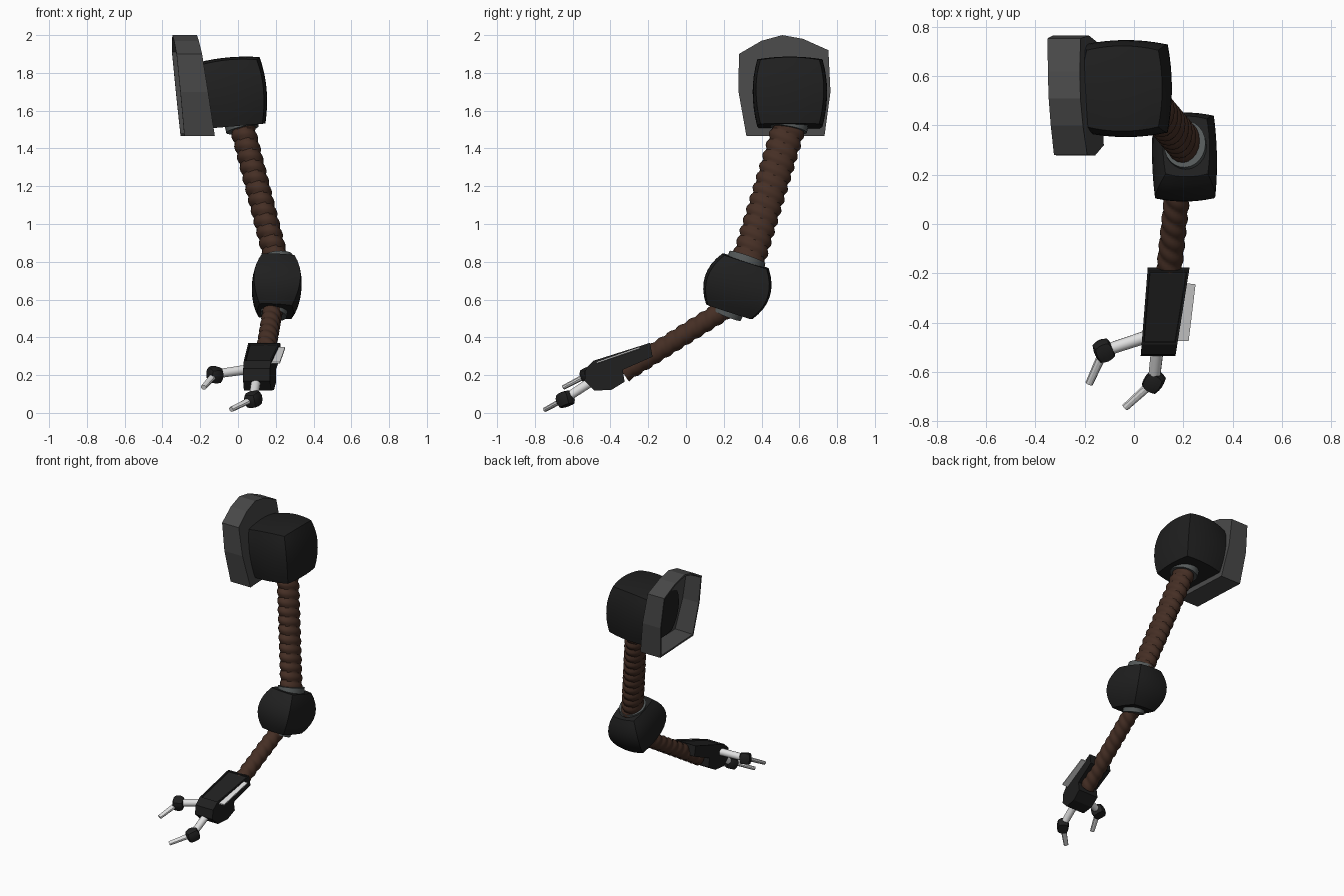
import bpy, bmesh, math
from mathutils import Vector, Matrix, Euler

cube = bpy.data.objects.get("Cube")
if cube:
    bpy.data.objects.remove(cube, do_unlink=True)


def material(name, r, g, b):
    m = bpy.data.materials.new(name)
    m.use_nodes = True
    m.diffuse_color = (r, g, b, 1)
    bsdf = m.node_tree.nodes["Principled BSDF"]
    bsdf.inputs["Base Color"].default_value = (r, g, b, 1)
    bsdf.inputs["Roughness"].default_value = 0.6
    return m


BLACK = material("matte black", 0.014, 0.014, 0.014)
GREY = material("dark grey", 0.065, 0.065, 0.065)
BROWN = material("brown hose", 0.06, 0.028, 0.018)
STEEL = material("collar steel", 0.09, 0.1, 0.1)
WHITE = material("white", 0.75, 0.75, 0.75)


def finish(name, bm, mat, smooth=True, angle=30):
    bmesh.ops.recalc_face_normals(bm, faces=bm.faces)
    me = bpy.data.meshes.new(name)
    bm.to_mesh(me)
    bm.free()
    me.materials.append(mat)
    ob = bpy.data.objects.new(name, me)
    bpy.context.collection.objects.link(ob)
    if smooth:
        bpy.ops.object.select_all(action='DESELECT')
        ob.select_set(True)
        bpy.context.view_layer.objects.active = ob
        bpy.ops.object.shade_smooth_by_angle(angle=math.radians(angle))
    return ob


def bulged_box(name, center, rot, half, mat, lateral=0.1, taper=0.15, dome=0.0, cuts=7):
    """Box whose sides swell outward; ends stay flat unless domed."""
    bm = bmesh.new()
    bmesh.ops.create_cube(bm, size=2)
    bmesh.ops.subdivide_edges(bm, edges=bm.edges, cuts=cuts, use_grid_fill=True)
    for v in bm.verts:
        x, y, z = v.co
        v.co.x = x * (1 - lateral * y * y - taper * z * z)
        v.co.y = y * (1 - lateral * x * x - taper * z * z)
        if z > 0:
            v.co.z = z * (1 - dome * (x * x + y * y))
    turn = Euler([math.radians(a) for a in rot]).to_matrix().to_4x4()
    bm.transform(Matrix.Translation(center) @ turn @ Matrix.Diagonal((*half, 1)))
    return finish(name, bm, mat)


def frame(a, b):
    d = (b - a).normalized()
    side = Vector((1, 0, 0)) if abs(d.x) < 0.8 else Vector((0, 1, 0))
    u = (side - d * side.dot(d)).normalized()
    return u, d.cross(u)


def loft(name, rings, mat, smooth=True):
    """Skin a list of equal point rings and cap both ends."""
    bm = bmesh.new()
    loops = [[bm.verts.new(p) for p in ring] for ring in rings]
    n = len(loops[0])
    for lo, hi in zip(loops, loops[1:]):
        for i in range(n):
            j = (i + 1) % n
            bm.faces.new((lo[i], lo[j], hi[j], hi[i]))
    bm.faces.new(loops[0])
    bm.faces.new(loops[-1])
    return finish(name, bm, mat, smooth)


def rod(name, a, b, r0, r1, mat, sides=12, flat=1.0):
    a, b = Vector(a), Vector(b)
    u, v = frame(a, b)
    angles = [math.tau * i / sides for i in range(sides)]
    rings = [[c + (u * math.cos(t) + v * math.sin(t) * flat) * r for t in angles]
             for c, r in ((a, r0), (b, r1))]
    return loft(name, rings, mat)


def hose(name, a, b, ru, rv, bumps, starts, sides=20, steps=7):
    """Twisted corrugated hose with rounded spiral ridges."""
    a, b = Vector(a), Vector(b)
    u, v = frame(a, b)
    rings = []
    for k in range(bumps * steps + 1):
        t = k / (bumps * steps)
        ring = []
        for i in range(sides):
            q = math.tau * i / sides
            swell = 0.85 + 0.15 * abs(math.sin(math.pi * bumps * t + starts * q / 2))
            ring.append(a.lerp(b, t) + (u * math.cos(q) * ru + v * math.sin(q) * rv) * swell)
        rings.append(ring)
    return loft(name, rings, BROWN)


# Shoulder shield: a shallow tray open to the outside
outline = [(0.32, 1.465), (0.278, 1.70), (0.28, 1.90), (0.40, 1.97), (0.51, 2.0),
           (0.62, 1.98), (0.754, 1.92), (0.765, 1.70), (0.733, 1.465)]


def shield_ring(scale, floor, lift=0.0):
    ring = []
    for y, z in outline:
        y, z = 0.52 + (y - 0.52) * scale, 1.73 + (z - 1.73) * scale
        x = -0.32 - 0.1 * (z - 1.73) - 0.05 * (y - 0.52)
        if floor:
            x += 0.145 - 0.06 * (z - 1.73) - lift
        ring.append((x, y, z))
    return ring


loft("shoulder_shield", [shield_ring(1, True), shield_ring(1, False),
                         shield_ring(0.95, False), shield_ring(0.93, True, 0.02)],
     GREY, smooth=False)

# Shoulder and elbow housings
bulged_box("shoulder_housing", (-0.033, 0.55, 1.70), (0, -5, 0), (0.185, 0.197, 0.183),
           BLACK, lateral=0.09, taper=0.12, dome=0.07)
bulged_box("elbow_housing", (0.205, 0.272, 0.67), (-18, 3, 0), (0.132, 0.18, 0.14),
           BLACK, lateral=0.07, taper=0.28, dome=0.0)

# Hoses of the upper arm and forearm
hose("upper_arm_hose", (0.018, 0.55, 1.53), (0.207, 0.325, 0.79), 0.068, 0.092, 13, 1)
hose("forearm_hose", (0.185, 0.21, 0.55), (0.128, -0.33, 0.215), 0.054, 0.056, 10, 2)

# Collars where hoses meet the housings
rod("shoulder_collar", (0.015, 0.55, 1.54), (0.024, 0.543, 1.50), 0.088, 0.088, STEEL, 24, 1.12)
rod("elbow_upper_collar", (0.210, 0.313, 0.79), (0.206, 0.325, 0.825), 0.085, 0.085, STEEL, 24, 1.18)
rod("elbow_lower_collar", (0.195, 0.235, 0.56), (0.188, 0.218, 0.518), 0.07, 0.07, STEEL, 24, 1.12)

# Hand: side profile widened toward the wrist, with a recessed top panel
profile = [(-0.19, 0.371), (-0.49, 0.276), (-0.53, 0.235), (-0.537, 0.17), (-0.484, 0.118),
           (-0.394, 0.122), (-0.325, 0.165), (-0.335, 0.228), (-0.177, 0.297)]
bm = bmesh.new()
sides = []
for s in (-1, 1):
    sides.append([bm.verts.new((0.12 + 0.12 * (y + 0.35) + s * (0.078 + 0.04 * (y + 0.35)), y, z))
                  for y, z in profile])
    bm.faces.new(sides[-1])
count = len(profile)
strips = [bm.faces.new((sides[0][i], sides[0][(i + 1) % count],
                        sides[1][(i + 1) % count], sides[1][i])) for i in range(count)]
bmesh.ops.recalc_face_normals(bm, faces=bm.faces)
bmesh.ops.inset_region(bm, faces=[strips[0]], thickness=0.012, depth=0)
bmesh.ops.inset_region(bm, faces=[strips[0]], thickness=0.003, depth=-0.008)
finish("hand", bm, BLACK, smooth=False)

# Thin side fin along the hand
bm = bmesh.new()
fin = [(0.205, -0.24, 0.347), (0.25, -0.245, 0.35), (0.222, -0.475, 0.27), (0.178, -0.475, 0.268)]
face = bm.faces.new([bm.verts.new(p) for p in fin])
top = bmesh.ops.extrude_face_region(bm, geom=[face])["geom"]
bmesh.ops.translate(bm, vec=(0, 0, -0.008), verts=[g for g in top if isinstance(g, bmesh.types.BMVert)])
finish("hand_fin", bm, WHITE, smooth=False)

# Fingers: knuckle rod, black joint and tapered tip
fingers = {
    "outer": ((0.06, -0.455, 0.232), (-0.122, -0.515, 0.205), (-0.182, -0.648, 0.135), 25),
    "inner": ((0.098, -0.48, 0.18), (0.08, -0.64, 0.075), (-0.036, -0.745, 0.018), -35),
}
for label, (base, joint, tip, yaw) in fingers.items():
    rod(label + "_finger_rod", base, joint, 0.026, 0.024, WHITE, 14)
    rod(label + "_finger_tip", joint, tip, 0.02, 0.016, WHITE, 10, 0.8)
    bulged_box(label + "_finger_joint", joint, (20, 0, yaw), (0.04, 0.045, 0.038), BLACK,
               lateral=0.16, taper=0.16, dome=0.12, cuts=3)
